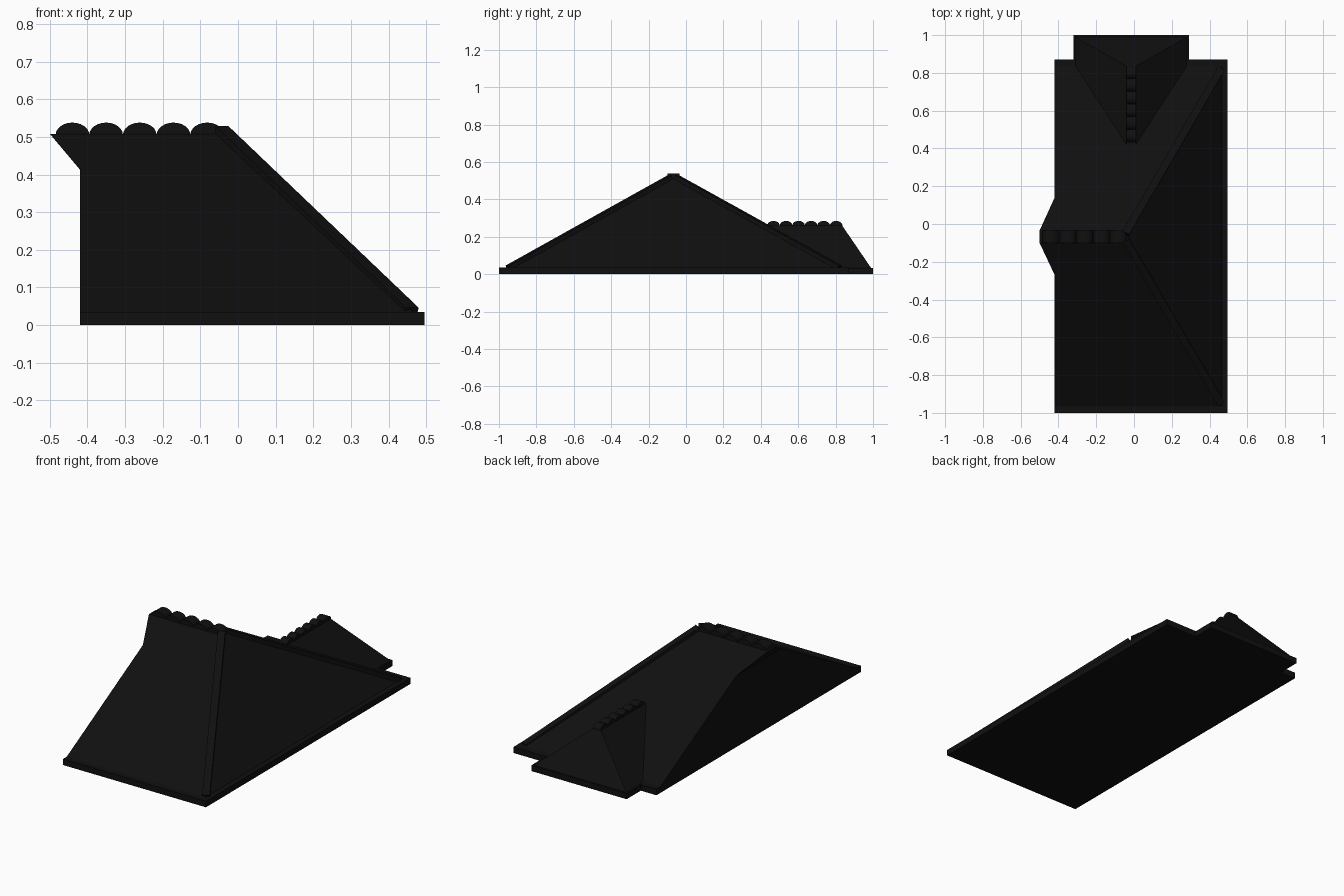
import bpy, bmesh
from math import pi
from mathutils import Vector, Matrix

cube = bpy.data.objects.get("Cube")
if cube:
    bpy.data.objects.remove(cube, do_unlink=True)

black = bpy.data.materials.new("roof black")
black.use_nodes = True
colour = (0.005, 0.005, 0.005, 1)
black.diffuse_color = colour
black.node_tree.nodes["Principled BSDF"].inputs["Base Color"].default_value = colour


def finish(name, bm, smooth=False):
    bmesh.ops.recalc_face_normals(bm, faces=bm.faces)
    mesh = bpy.data.meshes.new(name)
    bm.to_mesh(mesh)
    bm.free()
    mesh.materials.append(black)
    ob = bpy.data.objects.new(name, mesh)
    bpy.context.collection.objects.link(ob)
    if smooth:
        bpy.ops.object.select_all(action='DESELECT')
        ob.select_set(True)
        bpy.context.view_layer.objects.active = ob
        bpy.ops.object.shade_smooth_by_angle()


def solid(name, points, faces):
    bm = bmesh.new()
    vs = [bm.verts.new(p) for p in points]
    for f in faces:
        bm.faces.new([vs[i] for i in f])
    finish(name, bm)


def slab(name, x0, x1, y0, y1, height):
    bm = bmesh.new()
    size = Matrix.Diagonal((x1 - x0, y1 - y0, height, 1))
    place = Matrix.Translation(((x0 + x1) / 2, (y0 + y1) / 2, height / 2))
    bmesh.ops.create_cube(bm, size=1, matrix=place @ size)
    finish(name, bm)


def ridge_tiles(name, start, step, count, width, rise):
    # Row of rounded tiles lying across a ridge
    bm = bmesh.new()
    step = Vector(step)
    along = step.normalized()
    across = Vector((0, 0, 1)).cross(along)
    turn = Matrix((along, Vector((0, 0, 1)), across)).transposed().to_4x4()
    size = Matrix.Diagonal((step.length / 2, rise, width, 1))
    for i in range(count):
        place = Matrix.Translation(Vector(start) + step * i)
        bmesh.ops.create_cone(bm, cap_ends=True, segments=24, radius1=1,
                              radius2=1, depth=1, matrix=place @ turn @ size)
    finish(name, bm, True)


def hip_strip(name, a, b, width, thick):
    # Raised capping bar along a hip line
    a, b = Vector(a), Vector(b)
    along = (b - a).normalized()
    side = along.cross(Vector((0, 0, 1))).normalized()
    up = side.cross(along)
    turn = Matrix((along, side, up)).transposed().to_4x4()
    size = Matrix.Diagonal(((b - a).length, width, thick, 1))
    bm = bmesh.new()
    bmesh.ops.create_cube(bm, size=1, matrix=Matrix.Translation((a + b) / 2) @ turn @ size)
    finish(name, bm)


# Eave slabs
slab("main_eave", -0.42, 0.495, -1.0, 0.87, 0.035)
slab("dormer_eave", -0.32, 0.29, 0.5, 1.0, 0.033)

# Main roof: hip on one end, gable with a pointed overhang on the other
E, R = 0.03, 0.508
solid("main_roof", [
    (-0.42, -0.975, E), (0.47, -0.975, E), (0.47, 0.845, E), (-0.42, 0.845, E),
    (-0.03, -0.1, R), (-0.03, -0.035, R), (-0.5, -0.035, R), (-0.5, -0.1, R),
    (-0.42, -0.27, 0.415), (-0.42, 0.14, 0.413)],
    [(0, 1, 4, 7, 8), (1, 2, 5, 4), (2, 3, 9, 6, 5), (4, 5, 6, 7),
     (0, 8, 9, 3), (8, 7, 6, 9), (0, 3, 2, 1)])
ridge_tiles("main_ridge_tiles", (-0.44, -0.0675, 0.505), (0.0895, 0, 0), 5, 0.065, 0.033)
for name, y_top, y_low in (("front", -0.085, -0.95), ("back", -0.05, 0.82)):
    hip_strip(name + "_hip_strip", (-0.045, y_top, 0.517), (0.46, y_low, 0.035), 0.04, 0.025)

# Rear dormer roof, hipped toward the back and running into the main slope
D = 0.26
solid("dormer_roof", [
    (-0.315, 0.44, 0.03), (0.285, 0.44, 0.03), (0.285, 0.992, 0.03), (-0.315, 0.992, 0.03),
    (-0.04, 0.42, D), (0.01, 0.42, D), (0.01, 0.835, D), (-0.04, 0.835, D)],
    [(0, 1, 5, 4), (1, 2, 6, 5), (2, 3, 7, 6), (3, 0, 4, 7), (4, 5, 6, 7), (0, 3, 2, 1)])
ridge_tiles("dormer_ridge_tiles", (-0.015, 0.468, 0.26), (0, 0.067, 0), 6, 0.05, 0.025)
